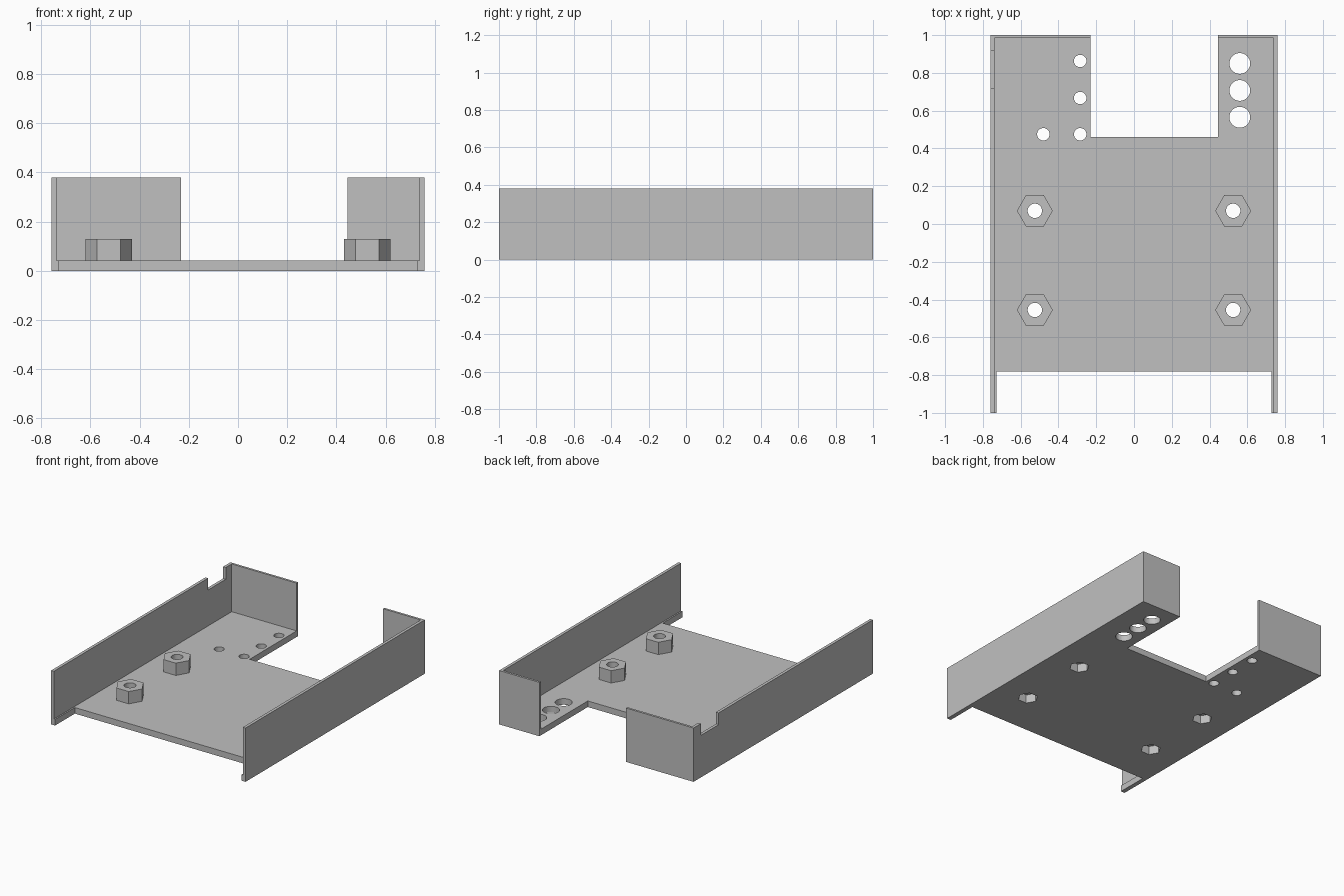
import bpy, bmesh, math

cube = bpy.data.objects.get("Cube")
if cube:
    bpy.data.objects.remove(cube, do_unlink=True)

# Main dimensions
HALF_W, HALF_L, HEIGHT = 0.759, 1.0, 0.38
FLOOR, WALL_IN, FOOT_IN, BACK_T = 0.043, 0.738, 0.728, 0.016
FRONT_EDGE, CUT_Y, CUT_L, CUT_R = -0.78, 0.46, -0.231, 0.445
BOSSES = [(sx * 0.525, y) for sx in (-1, 1) for y in (0.07, -0.455)]

grey = bpy.data.materials.new("plain grey")
grey.use_nodes = True
colour = (0.53, 0.53, 0.53, 1)
grey.diffuse_color = colour
grey.node_tree.nodes["Principled BSDF"].inputs["Base Color"].default_value = colour


def extrude(bm, points, vector):
    """Add a closed solid by extruding a polygon along a vector."""
    face = bm.faces.new([bm.verts.new(p) for p in points])
    made = bmesh.ops.extrude_face_region(bm, geom=[face], use_keep_orig=True)
    verts = [g for g in made["geom"] if isinstance(g, bmesh.types.BMVert)]
    bmesh.ops.translate(bm, verts=verts, vec=vector)


def finish(name, bm):
    bmesh.ops.recalc_face_normals(bm, faces=bm.faces)
    mesh = bpy.data.meshes.new(name)
    bm.to_mesh(mesh)
    bm.free()
    mesh.materials.append(grey)
    obj = bpy.data.objects.new(name, mesh)
    bpy.context.scene.collection.objects.link(obj)
    return obj


def solid(name, points, vector):
    bm = bmesh.new()
    extrude(bm, points, vector)
    return finish(name, bm)


def prisms(name, places, sides, z0, z1):
    """Upright prisms, one for each (x, y, radius)."""
    bm = bmesh.new()
    for x, y, r in places:
        ring = [(x + r * math.cos(math.tau * i / sides),
                 y + r * math.sin(math.tau * i / sides), z0) for i in range(sides)]
        extrude(bm, ring, (0, 0, z1 - z0))
    return finish(name, bm)


def boolean(target, tools):
    """Run the boolean steps, bake the result and drop the helpers."""
    for tool, operation in tools:
        tool.hide_render = True
        mod = target.modifiers.new(tool.name, 'BOOLEAN')
        mod.operation, mod.solver, mod.object = operation, 'EXACT', tool
    bpy.context.view_layer.update()
    graph = bpy.context.evaluated_depsgraph_get()
    baked = bpy.data.meshes.new_from_object(target.evaluated_get(graph))
    target.modifiers.clear()
    target.data = baked
    for tool, _ in tools:
        bpy.data.objects.remove(tool, do_unlink=True)


# Floor plate with the rear cutout
outline = [(-FOOT_IN, FRONT_EDGE), (FOOT_IN, FRONT_EDGE), (FOOT_IN, HALF_L),
           (CUT_R, HALF_L), (CUT_R, CUT_Y), (CUT_L, CUT_Y),
           (CUT_L, HALF_L), (-FOOT_IN, HALF_L)]
floor = solid("floor_plate", [(x, y, 0) for x, y in outline], (0, 0, FLOOR))

# Hexagonal bosses, their nut pockets below, and all round holes
bosses = prisms("bosses", [(x, y, 0.095) for x, y in BOSSES], 6, 0.02, 0.13)
pockets = prisms("nut_pockets", [(x, y, 0.066) for x, y in BOSSES], 6, -0.1, 0.06)
holes = [(x, y, 0.038) for x, y in BOSSES]
holes += [(0.56, y, 0.055) for y in (0.85, 0.707, 0.565)]
holes += [(-0.285, y, 0.033) for y in (0.863, 0.667, 0.475)]
holes.append((-0.48, 0.475, 0.033))
drills = prisms("drills", holes, 40, -0.2, 0.3)
boolean(floor, [(bosses, 'UNION'), (pockets, 'DIFFERENCE'), (drills, 'DIFFERENCE')])

# Side walls with a thicker foot along the bottom
for side, name in ((1, "left_wall"), (-1, "right_wall")):
    section = [(HALF_W, 0), (HALF_W, HEIGHT), (WALL_IN, HEIGHT),
               (WALL_IN, FLOOR), (FOOT_IN, FLOOR), (FOOT_IN, 0)]
    wall = solid(name, [(side * x, -HALF_L, z) for x, z in section], (0, 2 * HALF_L, 0))
    if side < 0:
        # Notch in the top edge near the back
        notch = solid("notch", [(-0.9, 0.72, 0.297), (-0.9, 0.918, 0.297),
                                (-0.9, 0.918, 0.5), (-0.9, 0.72, 0.5)], (0.3, 0, 0))
        boolean(wall, [(notch, 'DIFFERENCE')])

# Back walls on either side of the cutout
for name, x0, x1 in (("back_wall_right", -WALL_IN, CUT_L), ("back_wall_left", CUT_R, WALL_IN)):
    y0 = HALF_L - BACK_T
    solid(name, [(x0, y0, FLOOR), (x1, y0, FLOOR), (x1, HALF_L, FLOOR), (x0, HALF_L, FLOOR)],
          (0, 0, HEIGHT - FLOOR))
